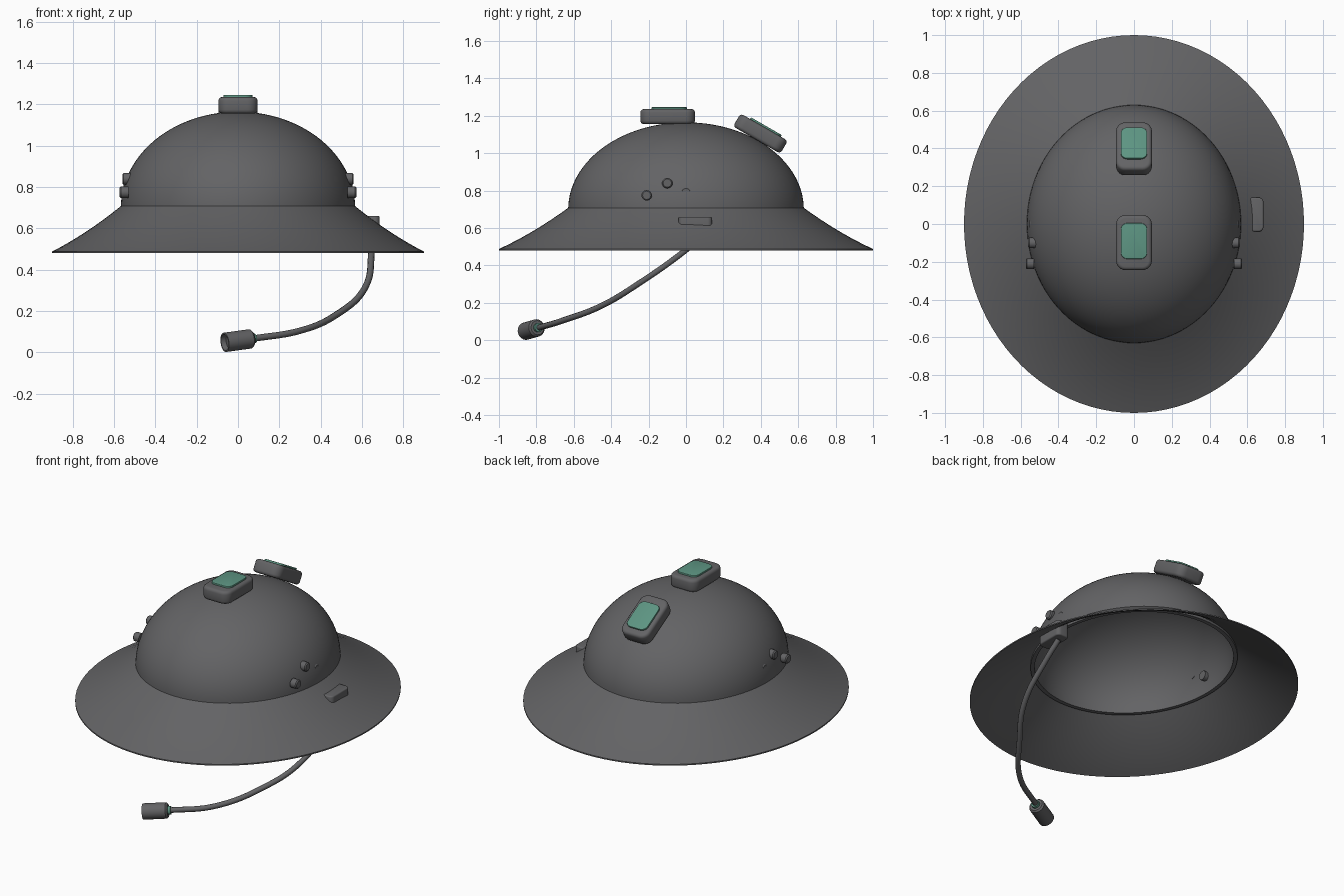
import bpy, bmesh, math
from mathutils import Vector, Matrix

if "Cube" in bpy.data.objects:
    bpy.data.objects.remove(bpy.data.objects["Cube"])


def material(name, rgb):
    m = bpy.data.materials.new(name)
    m.use_nodes = True
    m.diffuse_color = (*rgb, 1)
    m.node_tree.nodes["Principled BSDF"].inputs["Base Color"].default_value = (*rgb, 1)
    return m


GRAY = material("dark gray", (0.125, 0.125, 0.13))
TEAL = material("teal lens", (0.11, 0.30, 0.225))


def finish(name, bm, mat, matrix=Matrix(), angle=35):
    bmesh.ops.remove_doubles(bm, verts=bm.verts, dist=1e-5)
    bmesh.ops.recalc_face_normals(bm, faces=bm.faces)
    mesh = bpy.data.meshes.new(name)
    bm.to_mesh(mesh)
    bm.free()
    obj = bpy.data.objects.new(name, mesh)
    bpy.context.collection.objects.link(obj)
    mesh.materials.append(mat)
    obj.matrix_world = matrix
    bpy.ops.object.select_all(action="DESELECT")
    obj.select_set(True)
    bpy.context.view_layer.objects.active = obj
    bpy.ops.object.shade_smooth_by_angle(angle=math.radians(angle))
    return obj


def lathe(name, profile, mat, matrix=Matrix(), steps=96, squash=1.0):
    """Spin an (r, z) profile around z, narrowing it in x."""
    bm = bmesh.new()
    verts = [bm.verts.new((0, r, z)) for r, z in profile]
    edges = [bm.edges.new(pair) for pair in zip(verts, verts[1:])]
    bmesh.ops.spin(bm, geom=verts + edges, cent=(0, 0, 0), axis=(0, 0, 1),
                   angle=math.tau, steps=steps, use_merge=True)
    bmesh.ops.scale(bm, vec=(squash, 1, 1), verts=bm.verts)
    return finish(name, bm, mat, matrix)


def rounded_box(name, size, corner, soft, mat, matrix):
    """Box with rounded upright corners and softened top and bottom rims."""
    bm = bmesh.new()
    bmesh.ops.create_cube(bm, size=1)
    bmesh.ops.scale(bm, vec=size, verts=bm.verts)
    upright = [e for e in bm.edges if abs(e.verts[0].co.z - e.verts[1].co.z) > size[2] / 2]
    bmesh.ops.bevel(bm, geom=upright, offset=corner, segments=6, profile=0.5, affect="EDGES")
    rims = [e for e in bm.edges if abs(e.verts[0].co.z - e.verts[1].co.z) < 1e-5]
    if soft:
        bmesh.ops.bevel(bm, geom=rims, offset=soft, segments=3, profile=0.5, affect="EDGES")
    return finish(name, bm, mat, matrix)


# Crown: a thin half-ellipsoid shell
def arc(radius, height, count=28):
    turns = [math.pi / 2 * i / count for i in range(count + 1)]
    return [(radius * math.cos(t), 0.7 + height * math.sin(t)) for t in turns]


outer, inner = arc(0.63, 0.465), arc(0.605, 0.44)
lathe("crown", [(0.605, 0.685), (0.63, 0.685)] + outer + inner[::-1] + [(0.605, 0.685)],
      GRAY, squash=0.9)

# Brim: slightly concave flare, thin at the edge
flare = [(0.63 + 0.37 * t, 0.7 - 0.22 * t - 0.05 * t * (1 - t))
         for t in [i / 12 for i in range(13)]]
top = [(r, z + 0.008) for r, z in flare]
lathe("brim", top + flare[::-1] + [top[0]], GRAY, squash=0.9)

# Two lamps, one on the crown and one tilted down the back
for place, spot, tilt in (("top", (0, -0.098, 1.196), 0), ("rear", (0, 0.398, 1.105), -30)):
    base = Matrix.Translation(spot) @ Matrix.Rotation(math.radians(tilt), 4, "X")
    rounded_box(place + "_lamp", (0.19, 0.292, 0.08), 0.05, 0.018, GRAY, base)
    rounded_box(place + "_lamp_lens", (0.14, 0.19, 0.018), 0.035, 0.003, TEAL,
                base @ Matrix.Translation((0, 0.008, 0.041)))

# Rivets on both sides; the third sits almost flush
button = [(0, -0.025), (0.028, -0.025), (0.028, 0.012), (0.022, 0.018), (0, 0.018)]
for side, label in ((1, "left"), (-1, "right")):
    for i, (x, y, z) in enumerate(((0.555, -0.21, 0.775), (0.542, -0.10, 0.84), (0.536, 0, 0.79))):
        turn = Vector((side, 0, 0)).to_track_quat("Z", "Y").to_matrix().to_4x4()
        lathe(f"{label}_rivet_{i + 1}", button, GRAY,
              Matrix.Translation((side * x, y, z)) @ turn, steps=20)

# Microphone mount through the brim
rounded_box("microphone_mount", (0.085, 0.18, 0.10), 0.025, 0.008, GRAY,
            Matrix.Translation((0.643, 0.05, 0.61)))

# Bent microphone arm
curve = bpy.data.curves.new("microphone_arm", "CURVE")
curve.dimensions = "3D"
curve.bevel_depth = 0.016
curve.bevel_resolution = 3
curve.resolution_u = 10
curve.use_fill_caps = True
path = [(0.64, 0.09, 0.56), (0.645, -0.01, 0.475), (0.61, -0.25, 0.305),
        (0.48, -0.45, 0.185), (0.30, -0.66, 0.105), (0.06, -0.795, 0.065)]
spline = curve.splines.new("BEZIER")
spline.bezier_points.add(len(path) - 1)
for point, co in zip(spline.bezier_points, path):
    point.co = co
    point.handle_left_type = point.handle_right_type = "AUTO"
curve.materials.append(GRAY)
bpy.context.collection.objects.link(bpy.data.objects.new("microphone_arm", curve))

# Microphone: hollow-ended capsule with a coloured collar at the arm
aim = Vector((-0.145, -0.07, -0.02)).to_track_quat("Z", "Y").to_matrix().to_4x4()
mic = Matrix.Translation((0.003, -0.825, 0.058)) @ aim
lathe("microphone", [(0, -0.072), (0.038, -0.072), (0.047, -0.062), (0.047, 0.075),
                     (0.04, 0.075), (0.036, 0.05), (0, 0.05)], GRAY, mic, steps=32)
lathe("microphone_collar", [(0, -0.088), (0.024, -0.088), (0.024, -0.07), (0, -0.07)],
      TEAL, mic, steps=24)
